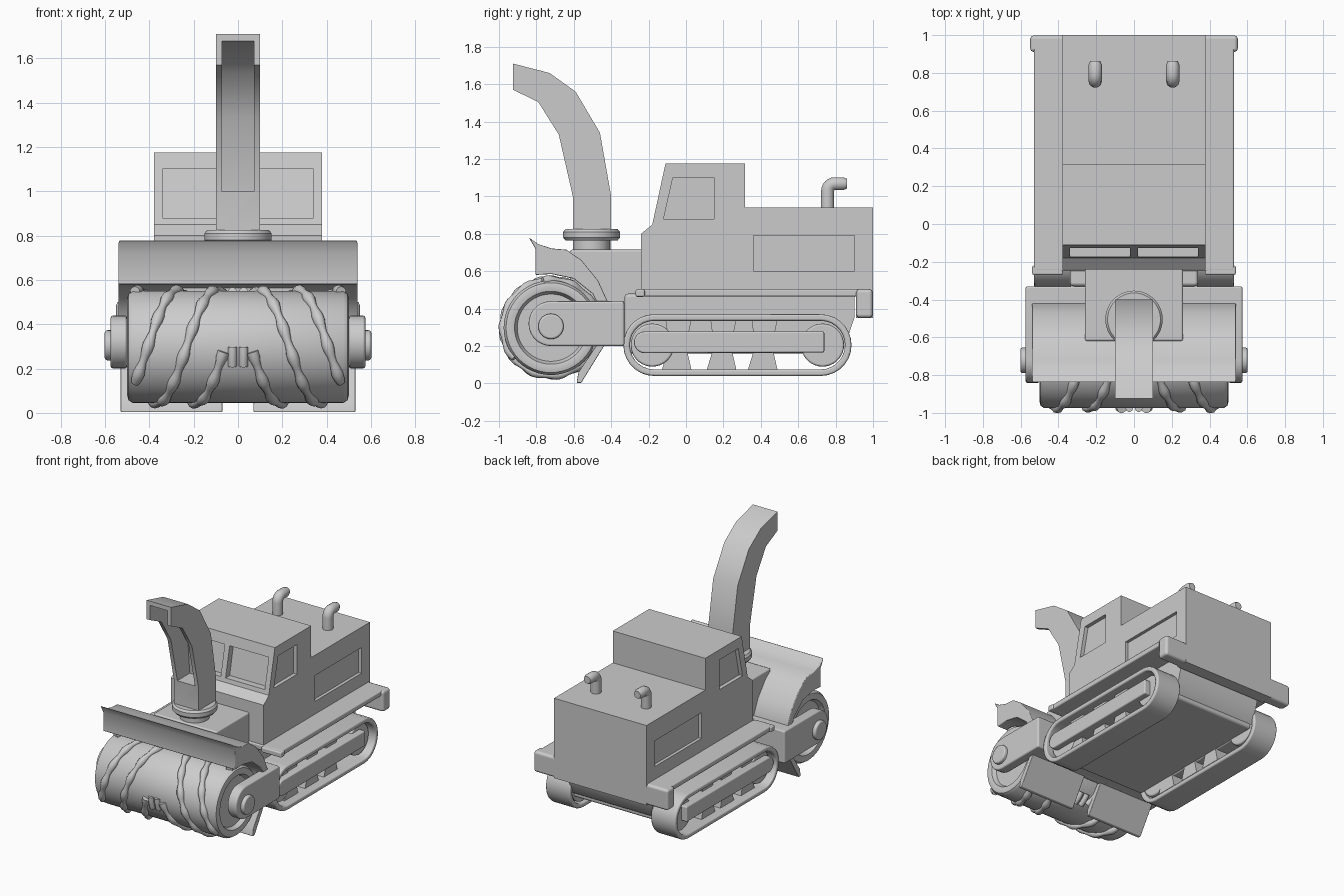
import bpy, bmesh
from math import sin, cos, pi, radians

cube = bpy.data.objects.get("Cube")
if cube:
    bpy.data.objects.remove(cube, do_unlink=True)

grey = bpy.data.materials.new("plain_grey")
grey.use_nodes = True
grey.diffuse_color = (0.6, 0.6, 0.6, 1)
for node in grey.node_tree.nodes:
    if node.type == 'BSDF_PRINCIPLED':
        node.inputs["Base Color"].default_value = (0.6, 0.6, 0.6, 1)


def activate(ob):
    bpy.ops.object.select_all(action='DESELECT')
    ob.select_set(True)
    bpy.context.view_layer.objects.active = ob


def make(name, bm):
    bmesh.ops.recalc_face_normals(bm, faces=bm.faces[:])
    mesh = bpy.data.meshes.new(name)
    bm.to_mesh(mesh)
    bm.free()
    mesh.materials.append(grey)
    ob = bpy.data.objects.new(name, mesh)
    bpy.context.scene.collection.objects.link(ob)
    return ob


def prism(name, pts, x0, x1):
    """Side profile of (y, z) points drawn out along x."""
    bm = bmesh.new()
    face = bm.faces.new([bm.verts.new((x0, y, z)) for y, z in pts])
    out = bmesh.ops.extrude_face_region(bm, geom=[face])
    moved = [v for v in out["geom"] if isinstance(v, bmesh.types.BMVert)]
    bmesh.ops.translate(bm, verts=moved, vec=(x1 - x0, 0, 0))
    return make(name, bm)


def box(name, x0, x1, y0, y1, z0, z1):
    return prism(name, [(y0, z0), (y1, z0), (y1, z1), (y0, z1)], x0, x1)


def arc(y, z, r, a0, a1, n=14):
    steps = [radians(a0 + (a1 - a0) * i / n) for i in range(n + 1)]
    return [(y + r * cos(a), z + r * sin(a)) for a in steps]


def disc(name, y, z, r, x0, x1):
    return prism(name, arc(y, z, r, 0, 350, 35), x0, x1)


def stadium(y0, y1, z, r):
    return arc(y0, z, r, 90, 270) + arc(y1, z, r, -90, 90)


def lathe(name, profile, place, n=48):
    """Profile of (radius, height) spun about an axis; place maps to the model."""
    bm = bmesh.new()
    rings = [[bm.verts.new(place(r * cos(2 * pi * i / n), r * sin(2 * pi * i / n), h))
              for i in range(n)] for r, h in profile]
    for a, b in zip(rings, rings[1:]):
        for i in range(n):
            j = (i + 1) % n
            bm.faces.new((a[i], a[j], b[j], b[i]))
    bm.faces.new(rings[0])
    bm.faces.new(rings[-1])
    return make(name, bm)


def cut(ob, cutter):
    mod = ob.modifiers.new("cut", 'BOOLEAN')
    mod.operation = 'DIFFERENCE'
    mod.solver = 'EXACT'
    mod.object = cutter
    activate(ob)
    bpy.ops.object.modifier_apply(modifier=mod.name)
    bpy.data.objects.remove(cutter, do_unlink=True)


def finish(ob, bevel=0.0, angle=35):
    activate(ob)
    bpy.ops.object.shade_smooth_by_angle(angle=radians(angle))
    if bevel:
        mod = ob.modifiers.new("soft_edges", 'BEVEL')
        mod.width, mod.segments = bevel, 2
        mod.limit_method, mod.angle_limit = 'ANGLE', radians(angle)
        mod.harden_normals = True


def tube(name, paths, radius):
    curve = bpy.data.curves.new(name, 'CURVE')
    curve.dimensions = '3D'
    curve.bevel_depth, curve.bevel_resolution = radius, 3
    curve.use_fill_caps = True
    for path in paths:
        spline = curve.splines.new('POLY')
        spline.points.add(len(path) - 1)
        for point, (x, y, z, swell) in zip(spline.points, path):
            point.co = (x, y, z, 1)
            point.radius = swell
    curve.materials.append(grey)
    ob = bpy.data.objects.new(name, curve)
    bpy.context.scene.collection.objects.link(ob)
    activate(ob)
    bpy.ops.object.convert(target='MESH')
    finish(bpy.context.view_layer.objects.active, 0, 50)


# Cab and engine body, its tail dropping flush to the apron, with recessed windows and panels
body = prism("cab_and_engine_body", [
    (-.24, .48), (-.24, .80), (-.18, .85), (-.11, 1.175), (.315, 1.175),
    (.315, .94), (1.0, .94), (1.0, .35), (.91, .35), (.91, .48)], -.378, .378)
for s in (-1, 1):
    cut(body, prism("windscreen_cutter", [(-.3, .88), (-.125, .88), (-.08, 1.1), (-.3, 1.1)],
                    s * .02, s * .34))
    cut(body, prism("side_window_cutter", [(-.12, .88), (.15, .88), (.15, 1.1), (-.07, 1.1)],
                    s * .35, s * .5))
    cut(body, box("side_panel_cutter", s * .355, s * .5, .36, .9, .6, .79))
finish(body)

# Running boards with dropped rear corners
finish(box("deck", -.53, .53, -.25, .99, .465, .505), .01)
finish(box("hull", -.34, .34, -.33, .84, .16, .48), .02)
finish(prism("hull_rear", [(.8, .16), (.85, .2), (.9, .35), (.9, .48), (.8, .48)], -.34, .34))
for s in (-1, 1):
    finish(box("deck_rear_corner", s * .35, s * .55, .91, .999, .35, .505), .02)
    finish(box("deck_front_corner", s * .375, s * .54, -.27, -.22, .463, .503), .01)

# Crawler tracks: belt, end wheels, side beam and roller brackets
for s in (-1, 1):
    belt = prism("track_belt", stadium(-.17, .72, .205, .165), s * .33, s * .53)
    cut(belt, prism("belt_cutter", stadium(-.17, .72, .205, .13), s * .3, s * .6))
    finish(belt, .012)
    for y in (-.18, .73):
        finish(disc("track_wheel", y, .205, .115, s * .33, s * .48), .012)
    finish(prism("track_beam", arc(-.22, .22, .058, 90, 270) + [(.74, .165), (.74, .278)],
                 s * .34, s * .525), .01)
    for y in (-.04, .2, .42):
        finish(prism("roller_bracket", [(y - .09, .07), (y + .07, .07), (y + .04, .2),
                                        (y + .07, .345), (y - .07, .345), (y - .05, .2)],
                     s * .33, s * .47))

# Blower neck, arms and hub bosses
finish(box("blower_neck", -.26, .26, -.62, -.23, .3, .715), .012)
finish(box("arm_crossbeam", -.56, .56, -.43, -.33, .2, .44), .01)
AY, AZ = -.722, .298
for s in (-1, 1):
    finish(prism("blower_arm", arc(AY, .32, .12, 90, 270) + [(-.33, .2), (-.33, .44)],
                 s * .5, s * .575), .012)
    finish(disc("hub_boss", AY, .305, .068, s * .55, s * .602), .012)

# Curved hood over the drum and the scraper blades below it
finish(prism("drum_hood", [
    (-.84, .78), (-.79, .745), (-.72, .722), (-.64, .715), (-.56, .66), (-.47, .55),
    (-.42, .44), (-.42, .2), (-.46, .2), (-.45, .38), (-.5, .48), (-.6, .56),
    (-.72, .585), (-.805, .58), (-.805, .72)], -.54, .54), .006)
for s in (-1, 1):
    finish(prism("scraper_blade", [(-.42, .23), (-.56, .003), (-.585, .003), (-.575, .06),
                                   (-.46, .23)], s * .07, s * .53), .005)

# Snow drum with dished ends
R = .253
half = [(.12, .465), (.18, .465), (.195, .495), (.22, .5), (.24, .495), (R, .475)]
profile = [(r, -x) for r, x in half] + [(r, x) for r, x in reversed(half)]
finish(lathe("snow_drum", profile, lambda a, b, h: (h, AY + a, AZ + b)))

# Lumpy spiral ribs, mirrored about the middle
ribs = []
for s in (-1, 1):
    for k in range(3):
        path = []
        for i in range(46):
            t = i / 45
            a = radians(65 + 120 * k + 275 * t)
            path.append((s * (.065 + .4 * t), AY + R * cos(a), AZ + R * sin(a),
                         1 + .25 * sin(i * 1.3 + k)))
        ribs.append(path)
    # Short paddles at the middle
    for k in range(3):
        ribs.append([(s * .025, AY + R * cos(a), AZ + R * sin(a), .9)
                     for a in [radians(180 + 120 * k + 5 * i) for i in range(5)]])
tube("spiral_ribs", ribs, .0225)

# Round chute base
finish(lathe("chute_collar", [(.1, .69), (.1, .765), (.14, .765), (.152, .78), (.152, .81),
                              (.14, .825), (.1, .825)],
             lambda a, b, h: (a, -.505 + b, h)))

# Curved chute with an open channel on its underside
chute = prism("discharge_chute", [
    (-.605, .81), (-.4, .81), (-.4, 1.0), (-.46, 1.34), (-.59, 1.56), (-.73, 1.66),
    (-.925, 1.71), (-.925, 1.57), (-.79, 1.505), (-.68, 1.33), (-.605, 1.0)], -.1, .1)
cut(chute, prism("channel_cutter", [
    (-.7, 1.0), (-.46, 1.0), (-.49, 1.33), (-.61, 1.535), (-.74, 1.63), (-.95, 1.685),
    (-.95, 1.5), (-.8, 1.3)], -.072, .072))
finish(chute)

# Exhaust pipes bent to the rear
pipes = []
for s in (-1, 1):
    bend = [(s * .205, y, z, 1) for y, z in arc(.795, 1.03, .038, 180, 90, 6)]
    pipes.append([(s * .205, .757, .92, 1)] + bend
                 + [(s * .205, .84, 1.068, 1), (s * .205, .862, 1.068, .75)])
tube("exhaust_pipes", pipes, .036)
